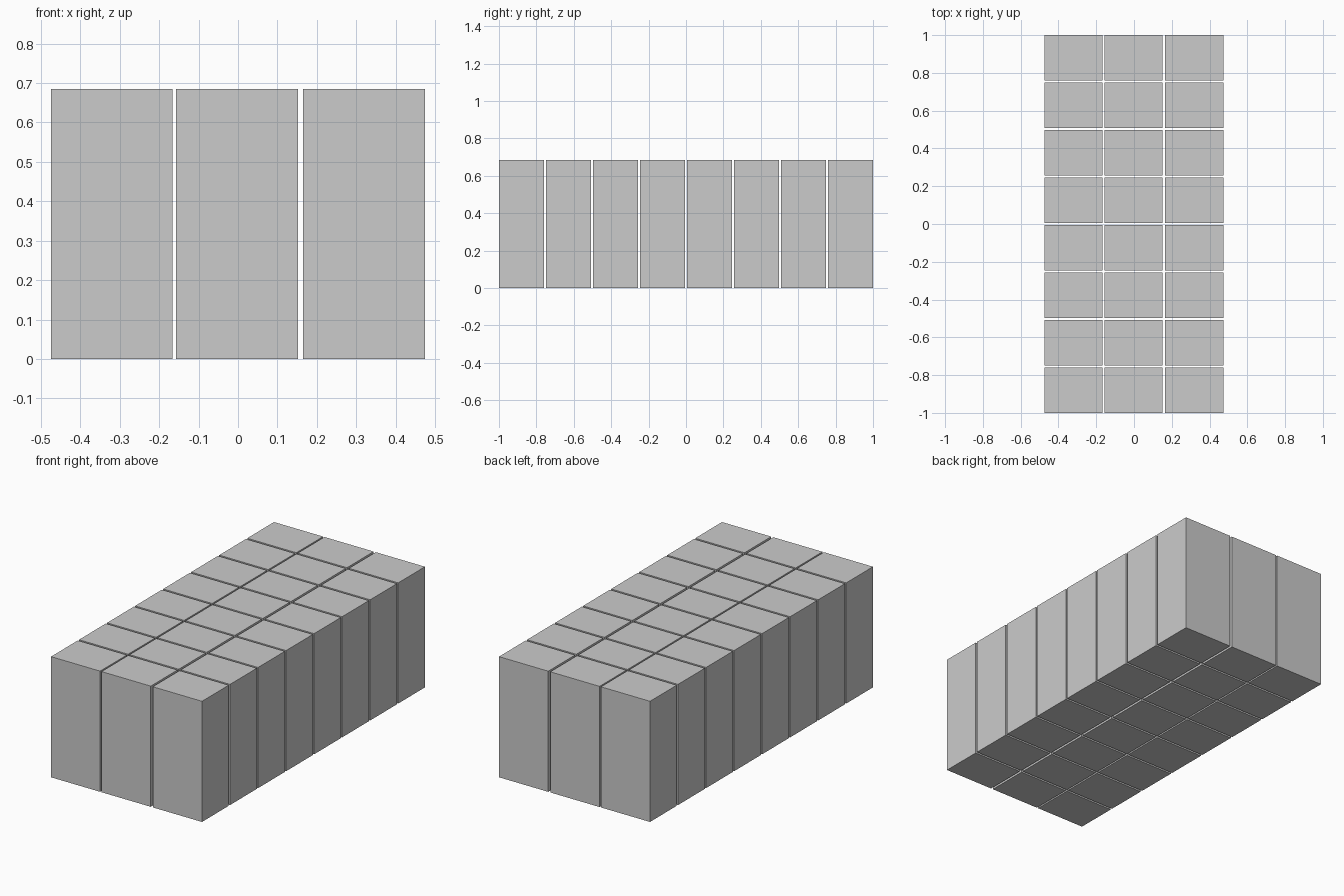
import bpy

if "Cube" in bpy.data.objects:
    bpy.data.objects.remove(bpy.data.objects["Cube"])

HEIGHT = 0.685
ROWS = 8
DEPTH = 0.24
PITCH = (2.0 - DEPTH) / (ROWS - 1)
# left and right edge of each column
COLUMNS = [(-0.474, -0.166), (-0.157, 0.152), (0.165, 0.474)]


def block(name, x0, x1, y0, y1):
    bpy.ops.mesh.primitive_cube_add(
        size=1, location=((x0 + x1) / 2, (y0 + y1) / 2, HEIGHT / 2))
    ob = bpy.context.object
    ob.name = name
    ob.scale = (x1 - x0, y1 - y0, HEIGHT)
    bpy.ops.object.transform_apply(location=False, rotation=False, scale=True)


# grid of separate upright blocks with narrow gaps
for r in range(ROWS):
    y0 = -1.0 + r * PITCH
    for c, (x0, x1) in enumerate(COLUMNS):
        block(f"block_row{r + 1}_column{c + 1}", x0, x1, y0, y0 + DEPTH)
